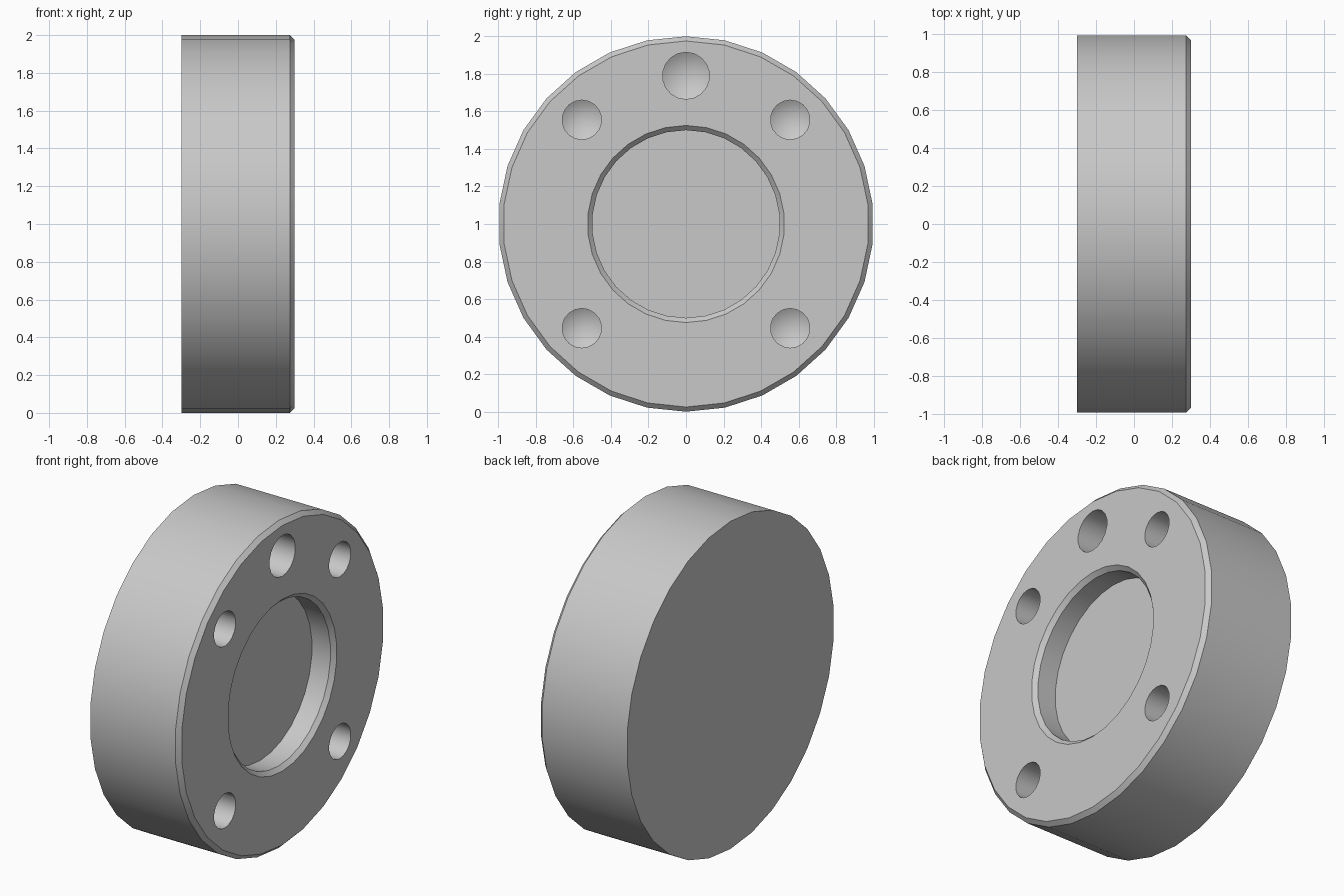
import bpy, bmesh, math
from mathutils import Vector

old = bpy.data.objects.get("Cube")
if old:
    bpy.data.objects.remove(old, do_unlink=True)

grey = bpy.data.materials.new("light_grey")
grey.use_nodes = True
grey.diffuse_color = (0.58, 0.58, 0.58, 1)
grey.node_tree.nodes["Principled BSDF"].inputs["Base Color"].default_value = (0.58, 0.58, 0.58, 1)


def lathe(name, profile, sides, y=0.0, z=1.0):
    """Spin an (x, radius) profile around an axis parallel to x."""
    bm = bmesh.new()
    verts = [bm.verts.new((x, y, z + r)) for x, r in profile]
    edges = [bm.edges.new(pair) for pair in zip(verts, verts[1:])]
    bmesh.ops.spin(bm, geom=verts + edges, cent=Vector((0, y, z)), axis=(1, 0, 0),
                   angle=math.tau, steps=sides, use_duplicate=False)
    bmesh.ops.remove_doubles(bm, verts=bm.verts, dist=1e-4)
    bmesh.ops.dissolve_limit(bm, angle_limit=0.01, verts=bm.verts, edges=bm.edges)
    bmesh.ops.recalc_face_normals(bm, faces=bm.faces)
    mesh = bpy.data.meshes.new(name)
    bm.to_mesh(mesh)
    bm.free()
    mesh.materials.append(grey)
    obj = bpy.data.objects.new(name, mesh)
    bpy.context.collection.objects.link(obj)
    return obj


# Disc with a chamfered rim and a chamfered blind recess
BACK, FACE, CHAMFER = -0.3, 0.3, 0.025
RECESS, RECESS_DEPTH = 0.5, 0.15
disc = lathe("flange_disc", [
    (BACK, 0), (BACK, 1), (FACE - CHAMFER, 1), (FACE, 1 - CHAMFER),
    (FACE, RECESS + CHAMFER), (FACE - CHAMFER, RECESS),
    (FACE - RECESS_DEPTH, RECESS), (FACE - RECESS_DEPTH, 0)], 30)

# Blind drilled holes with conical ends: four bolt holes and a larger top hole
OFFSET = 0.555
holes = [(sy * OFFSET, 1 + sz * OFFSET, 0.105) for sy in (-1, 1) for sz in (-1, 1)]
holes.append((0, 1.79, 0.125))
HOLE_DEPTH = 0.35
cutters = []
for i, (y, z, r) in enumerate(holes):
    floor = FACE - HOLE_DEPTH
    cutter = lathe(f"hole_cutter_{i + 1}", [
        (floor - 0.6 * r, 0), (floor, r), (FACE + 0.1, r), (FACE + 0.1, 0)], 18, y, z)
    cutter.hide_render = True
    cutters.append(cutter)
    mod = disc.modifiers.new(f"drill_{i + 1}", "BOOLEAN")
    mod.operation = "DIFFERENCE"
    mod.solver = "EXACT"
    mod.object = cutter

# Bake the drilled holes, then remove the cutters
bpy.context.view_layer.update()
drilled = bpy.data.meshes.new_from_object(
    disc.evaluated_get(bpy.context.evaluated_depsgraph_get()))
disc.modifiers.clear()
disc.data = drilled
for cutter in cutters:
    bpy.data.objects.remove(cutter, do_unlink=True)

# Smooth round walls, crisp edges
bpy.ops.object.select_all(action="DESELECT")
disc.select_set(True)
bpy.context.view_layer.objects.active = disc
bpy.ops.object.shade_smooth_by_angle(angle=math.radians(28))
